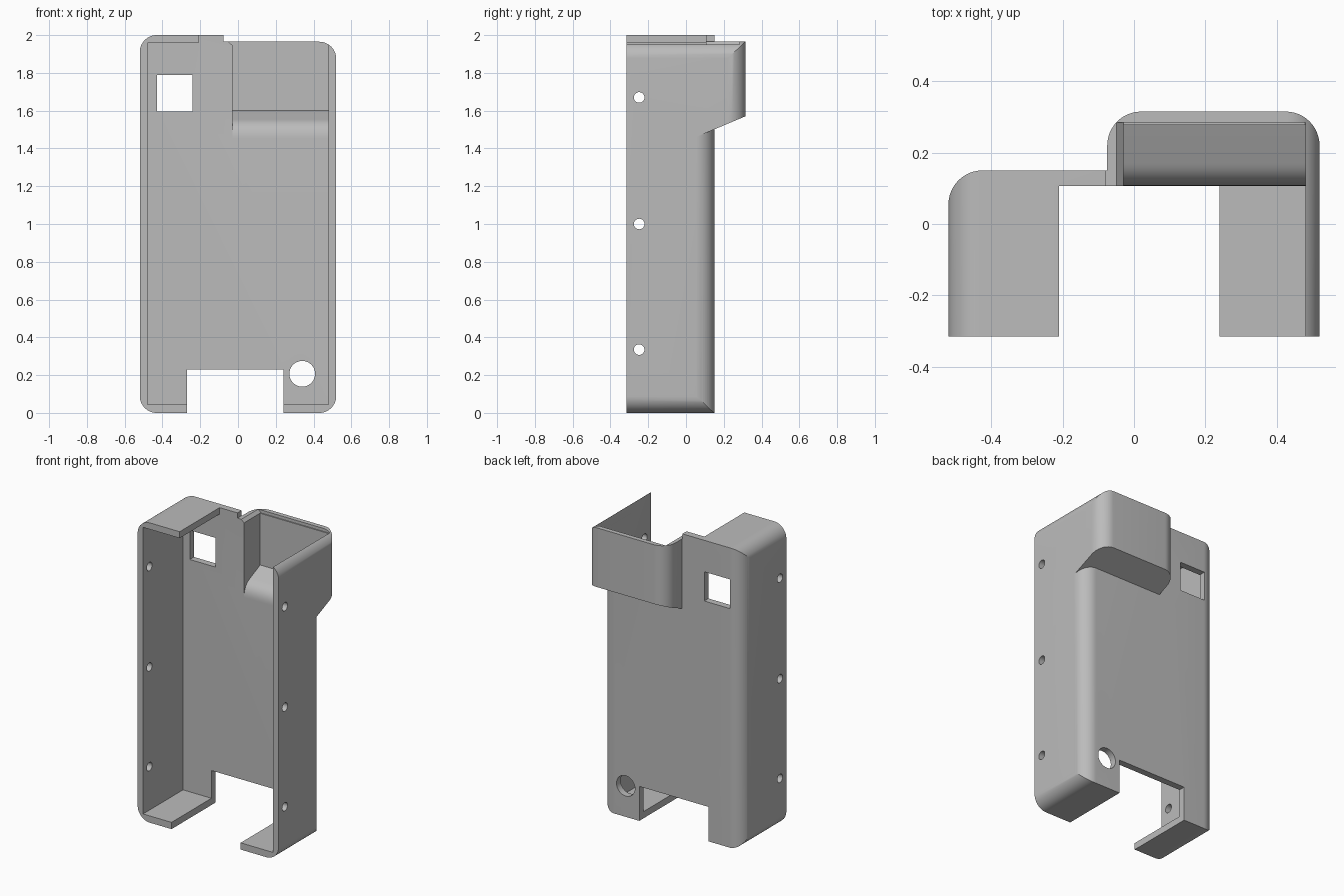
import bpy, bmesh, math

cube = bpy.data.objects.get("Cube")
if cube:
    bpy.data.objects.remove(cube, do_unlink=True)

grey = bpy.data.materials.new("plain grey")
grey.use_nodes = True
tone = (0.5, 0.5, 0.5, 1)
grey.diffuse_color = tone
grey.node_tree.nodes["Principled BSDF"].inputs["Base Color"].default_value = tone


def arc(cx, cy, r, start, steps=12):
    """Quarter circle running counter-clockwise from a start angle."""
    return [(cx + r * math.cos(math.radians(start + 90 * i / steps)),
             cy + r * math.sin(math.radians(start + 90 * i / steps)))
            for i in range(steps + 1)]


def prism(name, pts, axis, lo, hi):
    """Extrude a 2D profile along one axis between two positions."""
    place = {"x": lambda a, b, t: (t, a, b),
             "y": lambda a, b, t: (a, t, b),
             "z": lambda a, b, t: (a, b, t)}[axis]
    bm = bmesh.new()
    low = [bm.verts.new(place(a, b, lo)) for a, b in pts]
    high = [bm.verts.new(place(a, b, hi)) for a, b in pts]
    bm.faces.new(low)
    bm.faces.new(high)
    for i in range(len(pts)):
        j = (i + 1) % len(pts)
        bm.faces.new((low[i], low[j], high[j], high[i]))
    bmesh.ops.recalc_face_normals(bm, faces=bm.faces)
    mesh = bpy.data.meshes.new(name)
    bm.to_mesh(mesh)
    bm.free()
    mesh.materials.append(grey)
    obj = bpy.data.objects.new(name, mesh)
    bpy.context.collection.objects.link(obj)
    return obj


def rect(a0, b0, a1, b1):
    return [(a0, b0), (a1, b0), (a1, b1), (a0, b1)]


def circle(cx, cy, r, n=32):
    return [(cx + r * math.cos(math.tau * i / n), cy + r * math.sin(math.tau * i / n))
            for i in range(n)]


def combine(target, tool, operation="DIFFERENCE"):
    """Apply a boolean and remove the tool."""
    tool.hide_render = True
    mod = target.modifiers.new("cut", "BOOLEAN")
    mod.operation, mod.solver, mod.object = operation, "EXACT", tool
    bpy.context.view_layer.objects.active = target
    bpy.ops.object.modifier_apply(modifier=mod.name)
    bpy.data.objects.remove(tool, do_unlink=True)


# Overall sizes
W, FRONT, BACK, HUMP = 0.52, -0.315, 0.15, 0.315
TOP, LOW_TOP, STEP = 2.0, 1.965, -0.075
R, F = 0.09, 0.095
IN, WALL = 0.48, 0.106
SIDE = W - 0.0002

# Front outline with rounded corners and a lower top above the hump
outline = (arc(-W + R, R, R, 180) + arc(W - R, R, R, 270)
           + arc(W - R, LOW_TOP - R, R, 0)
           + [(STEP - 0.003, LOW_TOP), (STEP - 0.003, TOP)]
           + arc(-W + R, TOP - R, R, 90))
case = prism("case_shell", outline, "y", FRONT, 0.5)

# Plan with rounded back edges, including the hump
plan = ([(-SIDE, -0.5), (SIDE, -0.5)] + arc(SIDE - F, HUMP - F, F, 0)
        + arc(STEP + F, HUMP - F, F, 90) + [(STEP, BACK)]
        + arc(-SIDE + F, BACK - F, F, 90))
combine(case, prism("plan_tool", plan, "z", -0.2, 2.2), "INTERSECT")

# Remove everything behind the back wall below the sloped hump underside
behind = ([(-0.2, 0.6), (0.6, 0.6), (0.6, BACK - F)]
          + arc(SIDE - F, BACK - F, F, 0) + [(-0.2, BACK)])
under = prism("under_tool", behind, "z", -0.2, 1.8)
slope = [(0, -0.5), (0.7, -0.5), (0.7, 1.732), (0, 1.438)]
combine(under, prism("slope_tool", slope, "x", -0.5, 0.8), "INTERSECT")
combine(case, under)

# Main cavity, open at the front and at the top right
cavity = [(-IN, 0.045), (IN, 0.045), (IN, 2.1), (-0.21, 2.1), (-0.21, 1.957), (-IN, 1.957)]
combine(case, prism("cavity_tool", cavity, "y", -0.6, WALL))

# Hump cavity with a rounded lead-in over its sloped floor
floor = []
for i in range(11):
    t = i / 10
    floor.append(((1 - t) ** 2 * WALL + 2 * t * (1 - t) * WALL + t * t * 0.17,
                  (1 - t) ** 2 * 1.45 + 2 * t * (1 - t) * 1.525 + t * t * 1.553))
hollow = [(0, 2.1), (0, 1.45)] + floor + [(0.277, 1.6), (0.277, 2.1)]
combine(case, prism("hump_cavity_tool", hollow, "x", -0.03, IN))

# Bevelled lip around the hump opening
lip = [(-0.029, 1.945), (0.479, 1.945), (0.492, 1.985), (-0.07, 1.985)]
combine(case, prism("lip_tool", lip, "y", -0.13, 0.284))

# Bottom notch, square window and round port
combine(case, prism("notch_tool", rect(-0.27, -0.1, 0.24, 0.23), "y", -0.6, 0.6))
combine(case, prism("window_tool", rect(-0.43, 1.595, -0.24, 1.79), "y", 0, 0.6))
combine(case, prism("port_tool", circle(0.34, 0.207, 0.068, 48), "y", 0, 0.6))

# Screw holes through both sides
for z in (0.335, 1.0, 1.67):
    combine(case, prism("screw_tool", circle(-0.248, z, 0.028), "x", -0.8, 0.8))

bpy.ops.object.select_all(action="DESELECT")
case.select_set(True)
bpy.context.view_layer.objects.active = case
bpy.ops.object.shade_smooth_by_angle(angle=math.radians(25))
